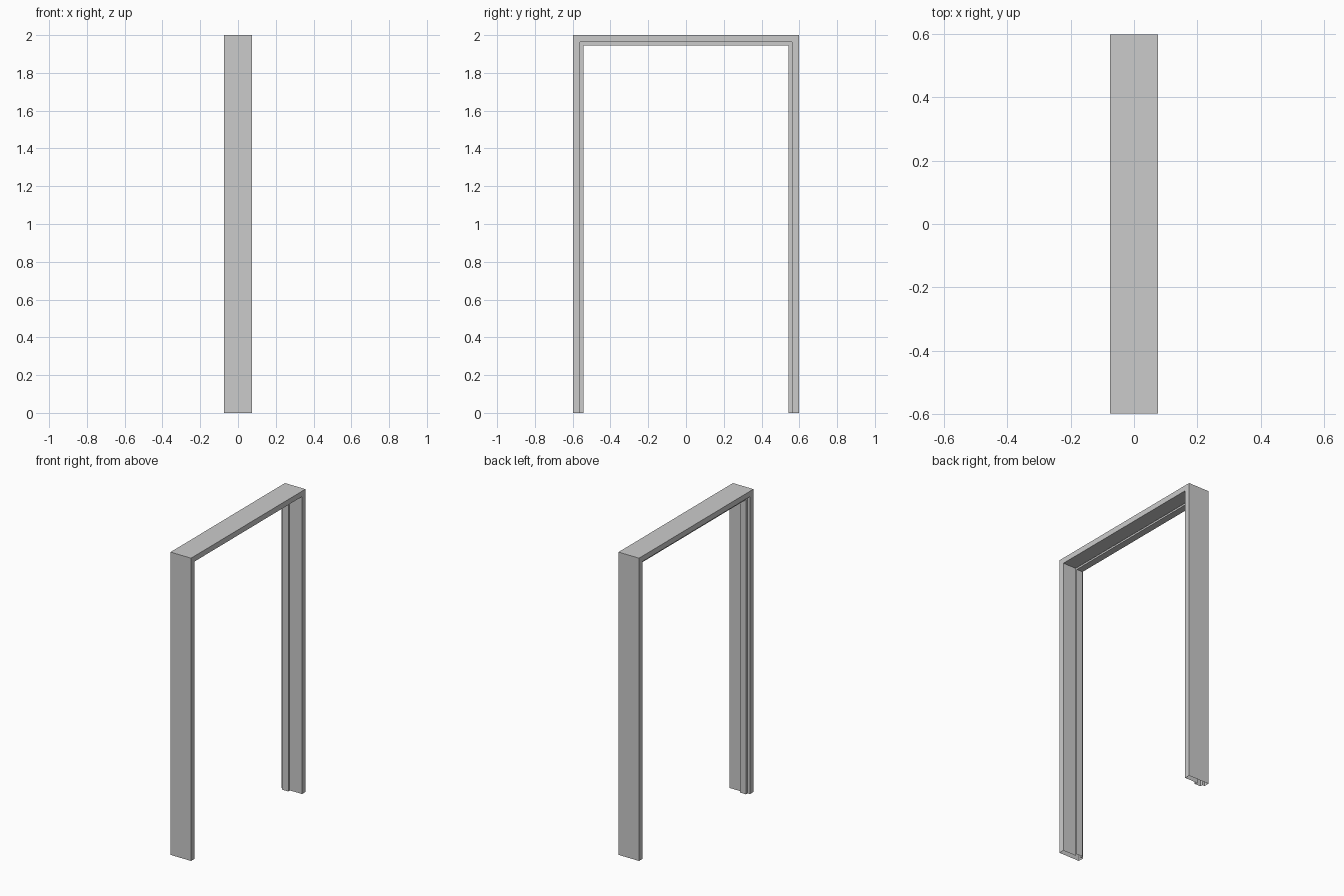
import bpy, bmesh

if "Cube" in bpy.data.objects:
    bpy.data.objects.remove(bpy.data.objects["Cube"])

HALF_W, HEIGHT, D = 0.597, 2.0, 0.075   # overall frame size
REBATE, STOP = 0.036, 0.054             # inset of rebate and of door stop
SLOT = 0.006                            # seal slot beside the stop

# Cross-section: (x, inset from the outer face), closed loop
profile = [
    (D, 0), (D, REBATE),                                  # outer edge, wide rebate
    (-0.013 - SLOT, REBATE), (-0.013 - SLOT, REBATE + SLOT),  # seal slot
    (-0.013, REBATE + SLOT), (-0.013, STOP),              # door stop
    (-0.058, STOP), (-0.058, REBATE),
    (-D, REBATE), (-D, 0),                                # narrow rebate, outer edge
]

bm = bmesh.new()


def section(side, z_of):
    """One ring of the profile; side is -1 or 1."""
    return [bm.verts.new((x, side * (HALF_W - t), z_of(t))) for x, t in profile]


def floor(t):
    return 0.0


def mitre(t):
    return HEIGHT - t


# Sweep up one jamb, across the head with mitred corners, and down the other;
# the feet stay open like a folded steel frame
rings = [section(-1, floor), section(-1, mitre), section(1, mitre), section(1, floor)]
n = len(profile)
for a, b in zip(rings, rings[1:]):
    for i in range(n):
        j = (i + 1) % n
        bm.faces.new((a[i], a[j], b[j], b[i]))
bmesh.ops.recalc_face_normals(bm, faces=bm.faces)

# recalc may flip an open tube: make the top head face point up
top = max(bm.faces, key=lambda f: f.calc_center_median().z)
if top.normal.z < 0:
    bmesh.ops.reverse_faces(bm, faces=bm.faces)

mesh = bpy.data.meshes.new("door_frame")
bm.to_mesh(mesh)
bm.free()
bpy.context.collection.objects.link(bpy.data.objects.new("door_frame", mesh))
